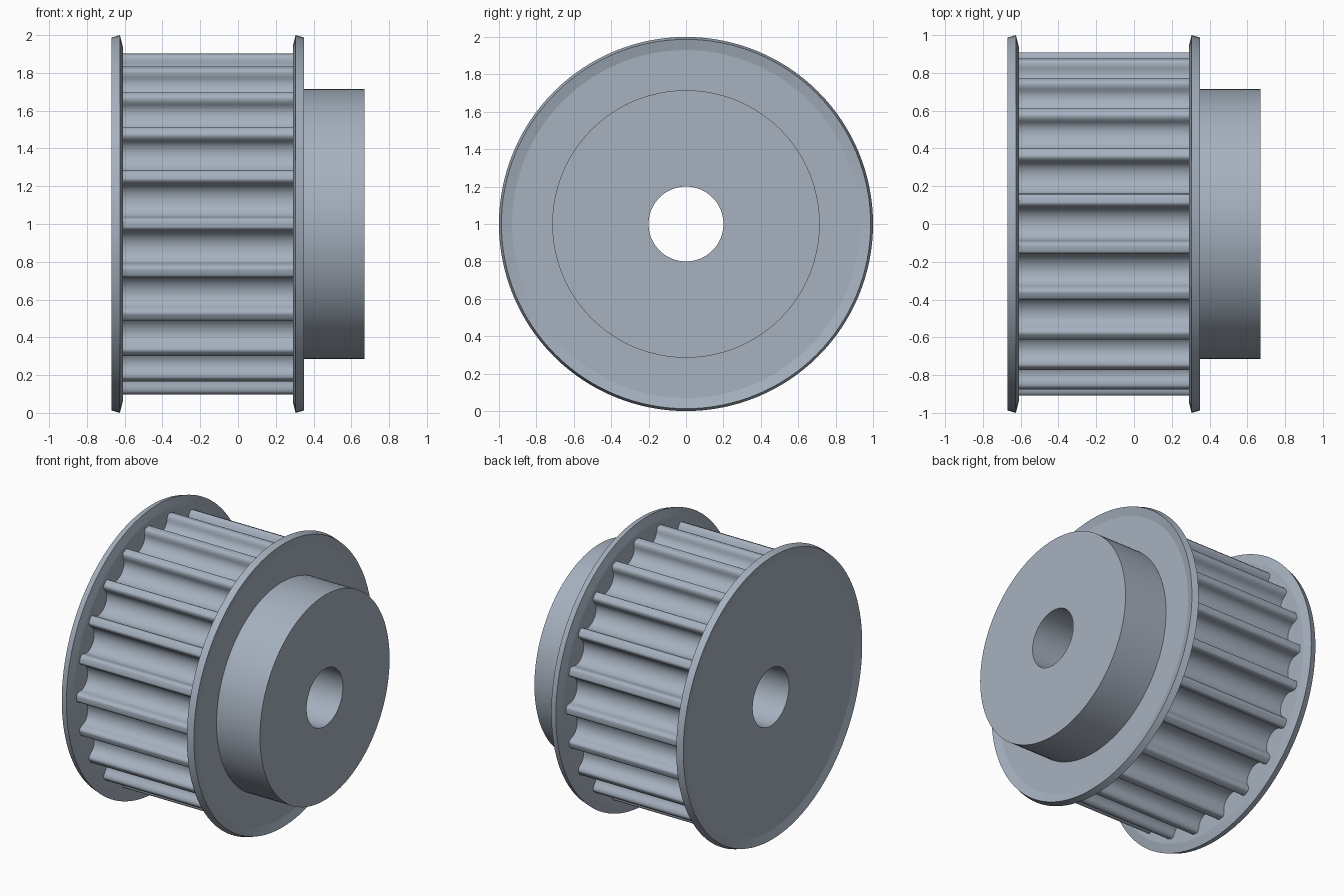
import bpy, bmesh
from math import sin, cos, pi, radians

if "Cube" in bpy.data.objects:
    bpy.data.objects.remove(bpy.data.objects["Cube"])

AXIS_Z, BORE, HUB = 1.0, 0.2, 0.715
TEETH, TIP, DEPTH = 22, 0.909, 0.113
MID = -0.16            # middle of the toothed width
IN_R = 0.29            # inner face of the right flange
IN_L = 2 * MID - IN_R  # inner face of the left flange

steel = bpy.data.materials.new("blue_grey_steel")
steel.diffuse_color = (0.38, 0.44, 0.52, 1)
steel.use_nodes = True
steel.node_tree.nodes["Principled BSDF"].inputs["Base Color"].default_value = steel.diffuse_color


def sweep(name, rings, smooth):
    """Skin a closed chain of rings; each ring is (x, [(angle, radius), ...])."""
    bm = bmesh.new()
    loops = [[bm.verts.new((x, r * sin(a), AXIS_Z + r * cos(a))) for a, r in ring]
             for x, ring in rings]
    n = len(loops[0])
    for i, a in enumerate(loops):
        b = loops[(i + 1) % len(loops)]
        for j in range(n):
            k = (j + 1) % n
            bm.faces.new((a[j], a[k], b[k], b[j]))
    bmesh.ops.recalc_face_normals(bm, faces=bm.faces)
    mesh = bpy.data.meshes.new(name)
    bm.to_mesh(mesh)
    bm.free()
    mesh.materials.append(steel)
    obj = bpy.data.objects.new(name, mesh)
    bpy.context.collection.objects.link(obj)
    bpy.ops.object.select_all(action='DESELECT')
    obj.select_set(True)
    bpy.context.view_layer.objects.active = obj
    bpy.ops.object.shade_smooth_by_angle(angle=radians(smooth))
    return obj


def lathe(name, profile, segments=128):
    angles = [2 * pi * i / segments for i in range(segments)]
    return sweep(name, [(x, [(a, r) for a in angles]) for x, r in profile], 10)


# Toothed body: one rounded groove with filleted lips, repeated round the axis
half, lip, neck, steps = 0.092, 0.024, 0.042, 16
groove = [(-half - lip * (1 - sin(t)), neck * (1 - cos(t)))
          for t in (i * pi / 12 for i in range(6))]
groove += [(-half * cos(t), neck + (DEPTH - neck) * sin(t))
           for t in (i * pi / steps for i in range(steps // 2 + 1))]
groove += [(-s, d) for s, d in reversed(groove[:-1])]
outer = [(2 * pi * k / TEETH + s / TIP, TIP - d) for k in range(TEETH) for s, d in groove]
inner = [(a, BORE) for a, _ in outer]
sweep("toothed_body", [(IN_L, outer), (IN_R, outer), (IN_R, inner), (IN_L, inner)], 35)

# Two flanges with rims bent outwards, mirrored about the toothed width
flange = [(IN_R, BORE), (IN_R, 0.94), (0.305, 1.0), (0.35, 0.987), (0.335, 0.93), (0.335, BORE)]
lathe("right_flange", flange)
lathe("left_flange", [(2 * MID - x, r) for x, r in flange])

# Hub on the right side
lathe("hub", [(0.335, BORE), (0.335, HUB), (0.67, HUB), (0.67, BORE)])
